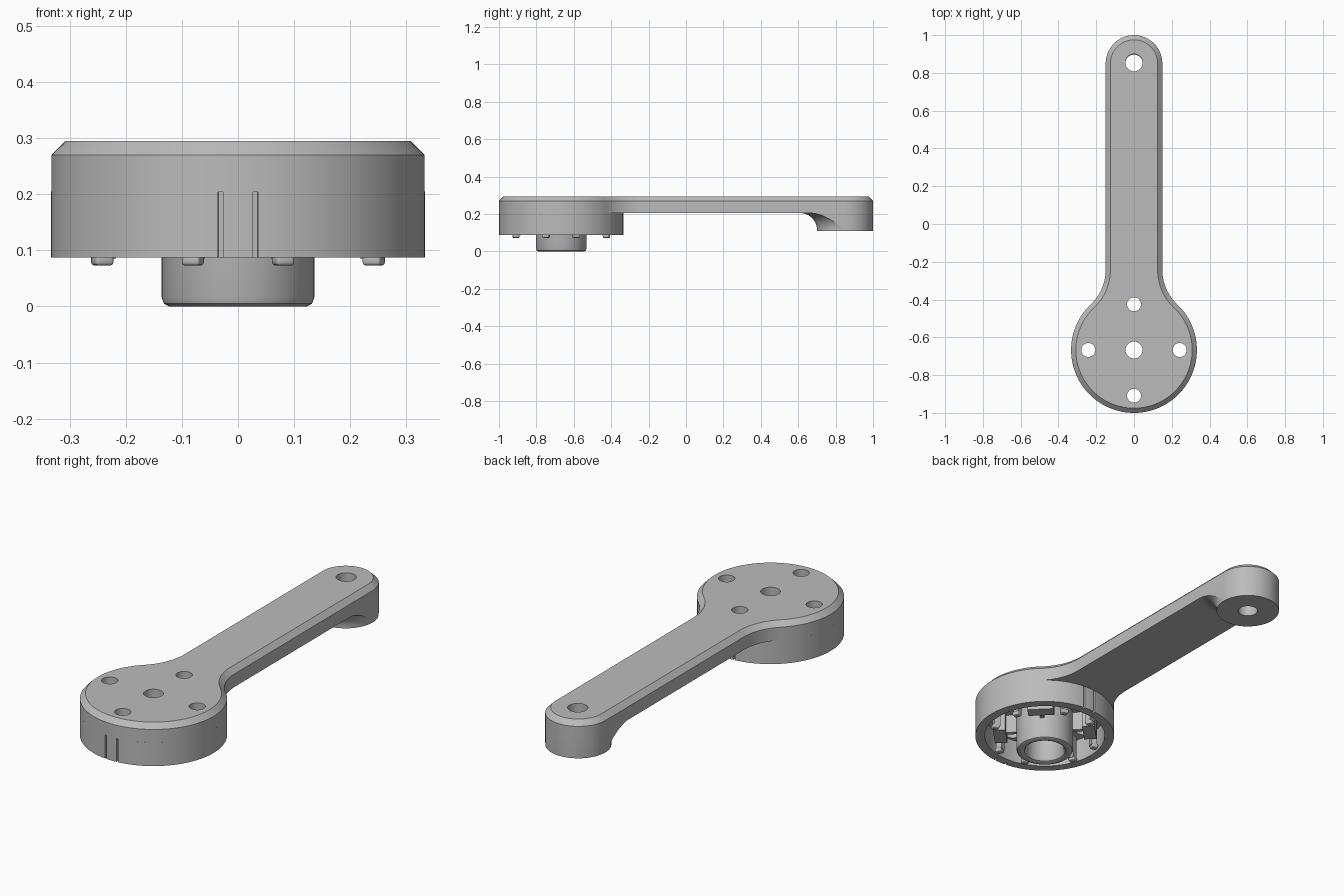
import bpy, bmesh
from math import sin, cos, pi, atan2, sqrt, radians
from mathutils import Matrix, Vector

if "Cube" in bpy.data.objects:
    bpy.data.objects.remove(bpy.data.objects["Cube"])

grey = bpy.data.materials.new("plain grey")
grey.use_nodes = True
grey.diffuse_color = (0.5, 0.5, 0.5, 1)
grey.node_tree.nodes["Principled BSDF"].inputs["Base Color"].default_value = (0.5, 0.5, 0.5, 1)

HEAD_Y, HEAD_R = -0.667, 0.333
END_Y, ARM_W = 0.85, 0.15
NECK_R = 0.25
RIM_Z, ARM_Z, TOP_Z = 0.087, 0.205, 0.295


def finish(name, bm):
    bmesh.ops.recalc_face_normals(bm, faces=bm.faces)
    mesh = bpy.data.meshes.new(name)
    bm.to_mesh(mesh)
    bm.free()
    obj = bpy.data.objects.new(name, mesh)
    bpy.context.collection.objects.link(obj)
    mesh.materials.append(grey)
    return obj


def activate(obj):
    bpy.ops.object.select_all(action='DESELECT')
    obj.select_set(True)
    bpy.context.view_layer.objects.active = obj


def smooth(obj):
    activate(obj)
    bpy.ops.object.shade_smooth_by_angle(angle=radians(30))


def boolean(obj, cutter, operation='DIFFERENCE'):
    activate(obj)
    mod = obj.modifiers.new("cut", 'BOOLEAN')
    mod.operation, mod.object, mod.solver = operation, cutter, 'EXACT'
    bpy.ops.object.modifier_apply(modifier=mod.name)
    bpy.data.objects.remove(cutter)


def arc(cx, cy, r, a0, a1, n):
    return [(cx + r * cos(a0 + (a1 - a0) * i / n), cy + r * sin(a0 + (a1 - a0) * i / n))
            for i in range(n + 1)]


def outline(d):
    """Right half of the arm outline inset by d, mirrored into a closed loop."""
    reach = HEAD_R + NECK_R
    nx = ARM_W + NECK_R
    rise = sqrt(reach ** 2 - nx ** 2)
    a = atan2(rise, nx)
    half = arc(0, HEAD_Y, HEAD_R - d, -pi / 2, a, 40)
    half += arc(nx, HEAD_Y + rise, NECK_R + d, pi + a, pi, 14)[1:]
    half += arc(0, END_Y, ARM_W - d, 0, pi / 2, 20)
    return half + [(-x, y) for x, y in half[-2:0:-1]]


def loft(name, levels):
    bm = bmesh.new()
    rings = [[bm.verts.new((x, y, z)) for x, y in outline(d)] for d, z in levels]
    n = len(rings[0])
    for low, high in zip(rings, rings[1:]):
        for i in range(n):
            bm.faces.new((low[i], low[(i + 1) % n], high[(i + 1) % n], high[i]))
    bm.faces.new(rings[0])
    bm.faces.new(rings[-1])
    return finish(name, bm)


def lathe(name, profile, y, steps=96):
    """Revolve a closed (radius, z) profile round a vertical axis."""
    bm = bmesh.new()
    rings = [[bm.verts.new((r * cos(2 * pi * k / steps), y + r * sin(2 * pi * k / steps), z))
              for r, z in profile] for k in range(steps)]
    n = len(profile)
    for k in range(steps):
        a, b = rings[k], rings[(k + 1) % steps]
        for i in range(n):
            j = (i + 1) % n
            bm.faces.new((a[i], a[j], b[j], b[i]))
    return finish(name, bm)


def drill(x, y, r):
    bm = bmesh.new()
    bmesh.ops.create_cone(bm, cap_ends=True, segments=48, radius1=r, radius2=r, depth=1,
                          matrix=Matrix.Translation((x, y, 0.3)))
    return finish("drill", bm)


def block(name, radius, angle, size, z0, z1, bevel=0):
    """Box placed at a radius and angle round the head axis."""
    bm = bmesh.new()
    place = (Matrix.Translation((0, HEAD_Y, (z0 + z1) / 2)) @ Matrix.Rotation(angle, 4, 'Z')
             @ Matrix.Translation((radius, 0, 0))
             @ Matrix.Diagonal((size[0], size[1], z1 - z0, 1)))
    bmesh.ops.create_cube(bm, size=1, matrix=place)
    if bevel:
        bmesh.ops.bevel(bm, geom=list(bm.edges), offset=bevel, segments=3,
                        profile=0.5, affect='EDGES')
    return finish(name, bm)


# Chamfered top plate with its through holes
arm = loft("arm_plate", [(0, ARM_Z), (0, 0.27), (0.025, TOP_Z)])
holes = [(0, END_Y + 0.004, 0.046), (0, HEAD_Y, 0.045)]
holes += [(0.242 * cos(k * pi / 2), HEAD_Y + 0.242 * sin(k * pi / 2), 0.037) for k in range(4)]
for hole in holes:
    boolean(arm, drill(*hole))
smooth(arm)

# Boss under the far end, flaring into the arm and trimmed to its sides
flare = arc(0.24, 0.115, 0.0905, pi, pi / 2, 12)
boss = lathe("end_boss", [(0.046, ARM_Z), (0.046, 0.11), (0.1495, 0.11)] + flare, END_Y)
boolean(boss, loft("trim", [(0, 0), (0, 0.4)]), 'INTERSECT')
smooth(boss)

# Round head wall with shallow grooves front and back
wall = lathe("head_wall", [(HEAD_R, RIM_Z), (HEAD_R, ARM_Z), (0.288, ARM_Z), (0.288, RIM_Z)],
             HEAD_Y, 160)
for angle in (-pi / 2, pi / 2):
    for side in (-1, 1):
        boolean(wall, block("groove", HEAD_R, angle + side * 0.095, (0.03, 0.009), 0.05, 0.204))
smooth(wall)

# Hollow hub with rounded rims
hub = lathe("hub", [(0.136, ARM_Z), (0.136, 0.016), (0.132, 0.005), (0.122, 0), (0.108, 0),
                    (0.098, 0.005), (0.091, 0.018), (0.091, ARM_Z)], HEAD_Y)
smooth(hub)

# Blocks, ribs and clip posts inside the head
for k in range(4):
    diagonal = pi / 4 + k * pi / 2
    block("inner_block", 0.215, diagonal, (0.06, 0.125), 0.095, ARM_Z)
    block("inner_rib", 0.165, diagonal, (0.08, 0.02), 0.11, ARM_Z)
    for side in (-1, 1):
        angle = k * pi / 2 + side * radians(18.4)
        block("clip_post", 0.25, angle, (0.03, 0.03), 0.085, ARM_Z)
        smooth(block("clip_tip", 0.255, angle, (0.034, 0.034), 0.073, 0.093, 0.006))
